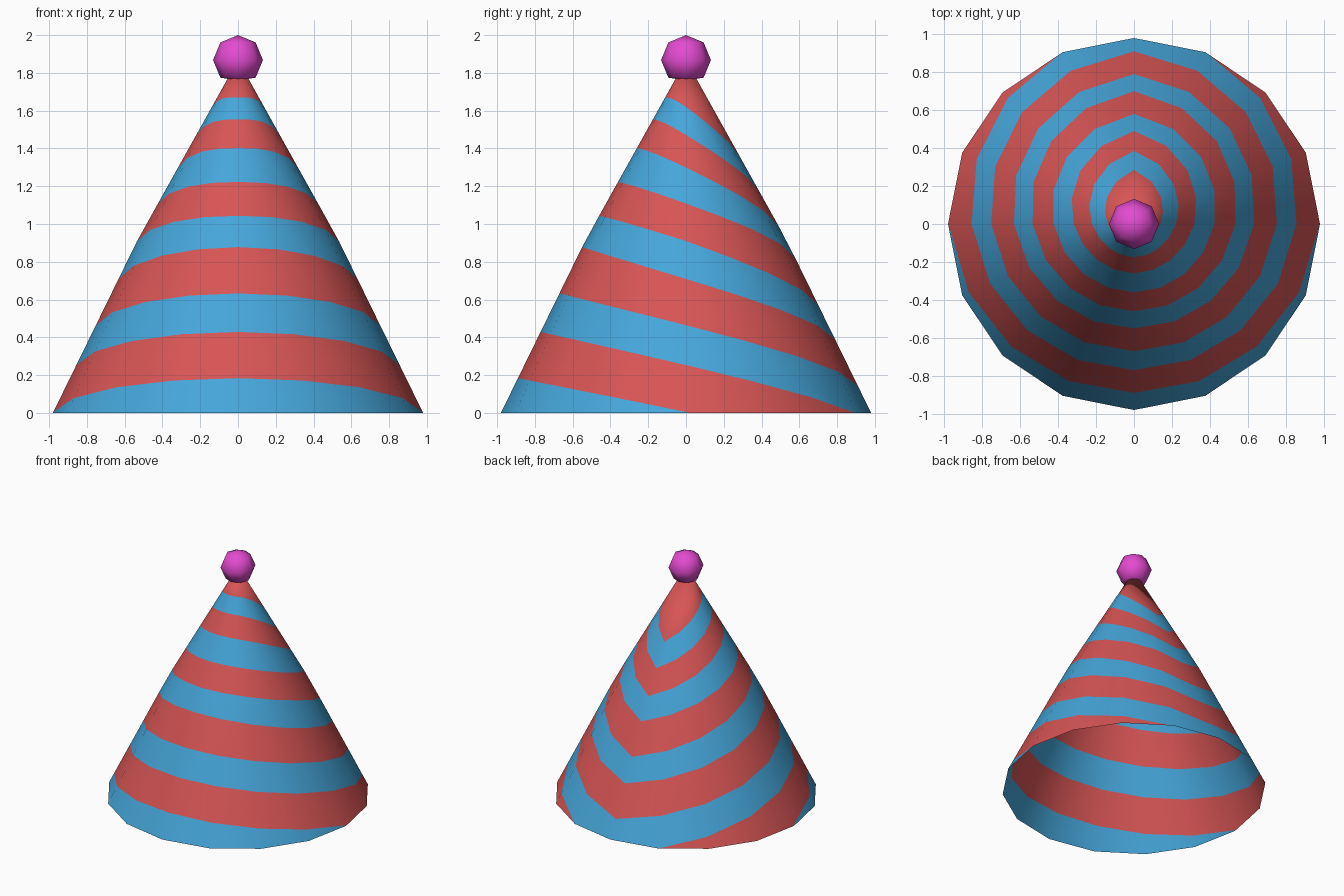
import bpy, bmesh, math
from mathutils import Vector

if "Cube" in bpy.data.objects:
    bpy.data.objects.remove(bpy.data.objects["Cube"])

def material(name, rgb):
    m = bpy.data.materials.new(name)
    m.diffuse_color = (*rgb, 1)
    m.use_nodes = True
    m.node_tree.nodes["Principled BSDF"].inputs["Base Color"].default_value = m.diffuse_color
    return m

RED = material("red", (0.68, 0.09, 0.09))
BLUE = material("blue", (0.06, 0.38, 0.70))
MAGENTA = material("magenta", (0.78, 0.07, 0.64))

def add_object(name, bm, mats):
    bmesh.ops.recalc_face_normals(bm, faces=bm.faces)
    for f in bm.faces:
        f.smooth = True
    me = bpy.data.meshes.new(name)
    bm.to_mesh(me)
    bm.free()
    for m in mats:
        me.materials.append(m)
    ob = bpy.data.objects.new(name, me)
    bpy.context.collection.objects.link(ob)
    return ob

# Hat profile: height for a radius, slightly bulged halfway up
def height(r):
    return (0.98 - r) / 0.49 if r > 0.53 else 0.918 + (0.53 - r) / 0.558

# Stripe borders: radius at the front, growth towards the back, sharpness at the back
BORDERS = [(0.11, 0.175, 1.7), (0.175, 0.21, 1.42), (0.26, 0.23, 1.3),
           (0.36, 0.22, 1.16), (0.46, 0.24, 1.1), (0.55, 0.24, 1.0),
           (0.67, 0.24, 1.0), (0.77, 0.25, 1.0), (0.89, 0.255, 1.0),
           (1.3, 0.0, 1.0)]
SIDES = 16
FAN = math.radians(126)

def border_point(border, k):
    front, grow, sharp = border
    turn = min(k, SIDES - k) / (SIDES / 2)          # 0 front, 1 back
    f = (1 - math.cos(FAN * turn)) / (1 - math.cos(FAN))
    r = front + grow * f ** sharp
    a = -math.pi / 2 + 2 * math.pi * k / SIDES
    return r * math.cos(a), r * math.sin(a), height(r)

# Striped open cone, trimmed at the ground
bm = bmesh.new()
apex = bm.verts.new((0, 0, height(0)))
inner = None
for j, border in enumerate(BORDERS):
    ring = [bm.verts.new(border_point(border, k)) for k in range(SIDES)]
    for k in range(SIDES):
        n = (k + 1) % SIDES
        if inner:
            face = bm.faces.new((inner[k], ring[k], ring[n], inner[n]))
        else:
            face = bm.faces.new((apex, ring[k], ring[n]))
        face.material_index = j % 2
    inner = ring
bmesh.ops.bisect_plane(bm, geom=bm.verts[:] + bm.edges[:] + bm.faces[:], dist=1e-5,
                       plane_co=(0, 0, 0), plane_no=(0, 0, 1), clear_inner=True)
add_object("hat_cone", bm, [RED, BLUE])

# Pompom with a flattened underside
bm = bmesh.new()
bmesh.ops.create_uvsphere(bm, u_segments=8, v_segments=4, radius=0.132)
for v in bm.verts:
    v.co.z = max(v.co.z, -0.108)
    v.co += Vector((0, 0, 1.868))
add_object("pompom", bm, [MAGENTA])
